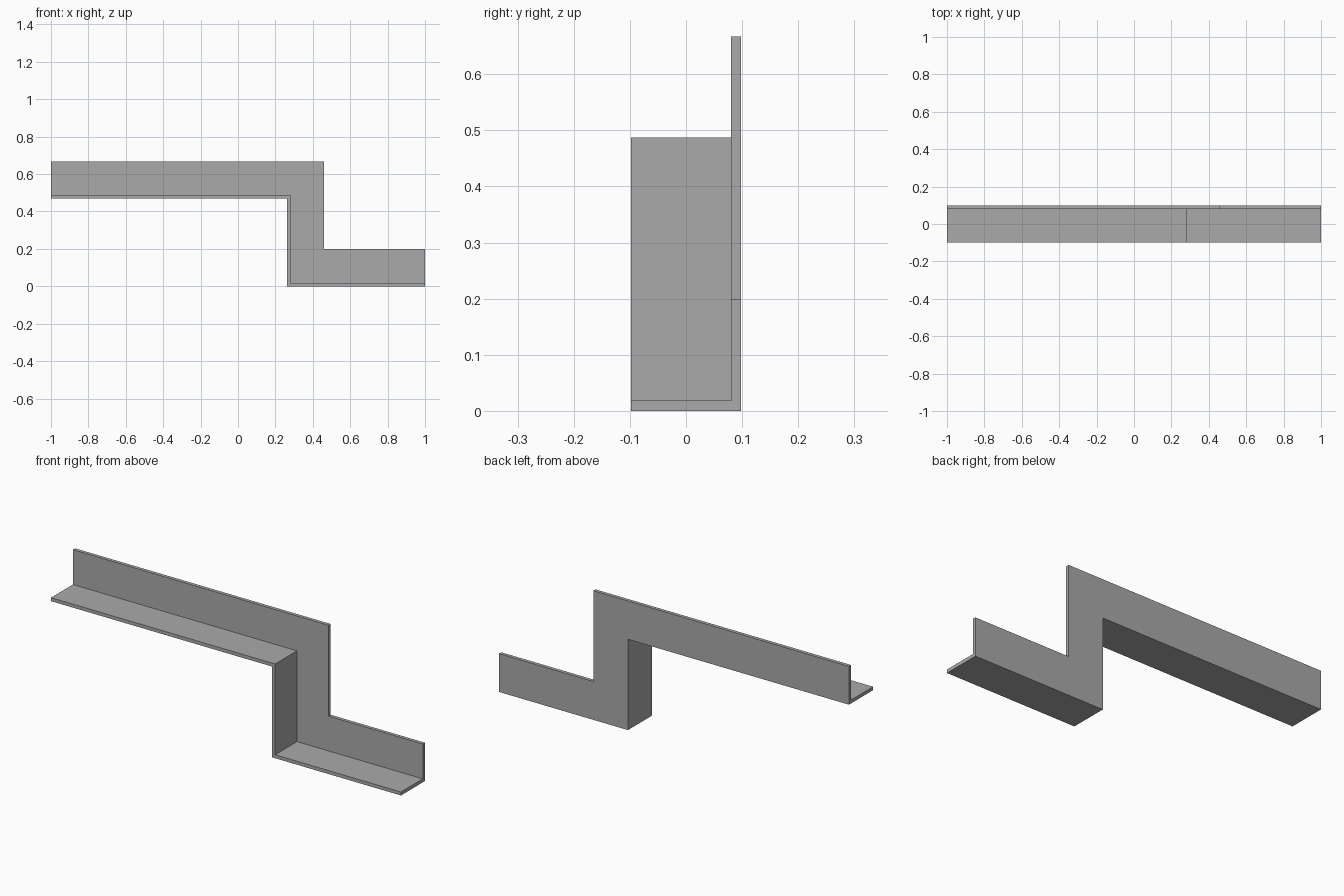
import bpy
import bmesh

cube = bpy.data.objects.get("Cube")
if cube:
    bpy.data.objects.remove(cube)

# Overall sizes
THICK = 0.018
WIDTH = 0.198
DEPTH = 0.196
BACK = DEPTH / 2
STEP_X, STEP_Z = 0.263, 0.469

steel = bpy.data.materials.new("grey_steel")
steel.use_nodes = True
grey = (0.4, 0.4, 0.4, 1)
steel.diffuse_color = grey
steel.node_tree.nodes["Principled BSDF"].inputs["Base Color"].default_value = grey

bm = bmesh.new()


def stepped_line(offset):
    """Stepped path shifted up and to the right by an offset."""
    corner = STEP_X + offset
    points = [(-1, STEP_Z + offset), (corner, STEP_Z + offset), (corner, offset), (1, offset)]
    return [bm.verts.new((x, BACK, z)) for x, z in points]


def extrude_forward(faces, distance):
    """Extrude faces towards the front and return the new front faces."""
    result = bmesh.ops.extrude_face_region(bm, geom=faces)["geom"]
    moved = [v for v in result if isinstance(v, bmesh.types.BMVert)]
    bmesh.ops.translate(bm, verts=moved, vec=(0, -distance, 0))
    return [f for f in result if isinstance(f, bmesh.types.BMFace)]


# Back plate outline, split into the flange strip and the upright web
lower, inner, outer = (stepped_line(d) for d in (0, THICK, WIDTH))
strip = bm.faces.new(lower + inner[::-1])
web = bm.faces.new(inner + outer[::-1])
front = extrude_forward([strip, web], THICK)

# Flange grows forward from the strip along the lower edge
root = min(front, key=lambda f: f.calc_area())
extrude_forward([root], DEPTH - THICK)
if root.is_valid:
    bm.faces.remove(root)

# Merge coplanar faces and tidy normals
bmesh.ops.dissolve_limit(bm, angle_limit=0.01, verts=bm.verts[:], edges=bm.edges[:])
bmesh.ops.recalc_face_normals(bm, faces=bm.faces[:])

mesh = bpy.data.meshes.new("stepped_angle_trim")
bm.to_mesh(mesh)
bm.free()
mesh.materials.append(steel)
trim = bpy.data.objects.new("stepped_angle_trim", mesh)
bpy.context.collection.objects.link(trim)
